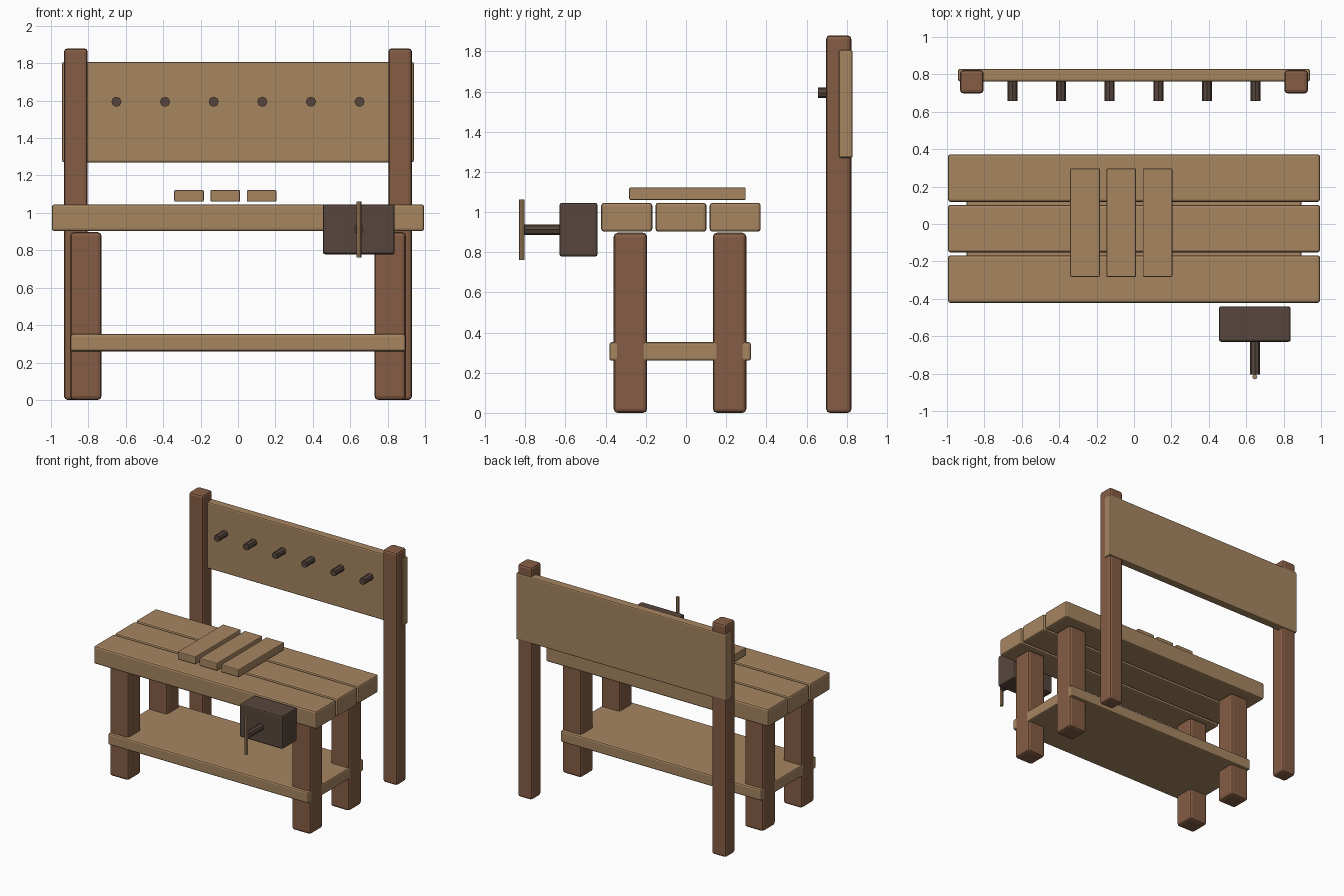
import bpy
import bmesh
from mathutils import Matrix, Vector

cube = bpy.data.objects.get("Cube")
if cube:
    bpy.data.objects.remove(cube, do_unlink=True)


def make_material(name, rgb):
    mat = bpy.data.materials.new(name)
    mat.use_nodes = True
    mat.diffuse_color = (*rgb, 1)
    mat.node_tree.nodes["Principled BSDF"].inputs["Base Color"].default_value = (*rgb, 1)
    return mat


light_wood = make_material("light_wood", (0.38, 0.235, 0.118))
brown_wood = make_material("brown_wood", (0.235, 0.11, 0.058))
dark_iron = make_material("dark_iron", (0.095, 0.062, 0.046))


def finish(name, bm, mat):
    mesh = bpy.data.meshes.new(name)
    bm.to_mesh(mesh)
    bm.free()
    mesh.materials.append(mat)
    obj = bpy.data.objects.new(name, mesh)
    bpy.context.collection.objects.link(obj)
    return obj


def block(name, xs, ys, zs, mat, bevel):
    """Box between the given limits, with softened edges."""
    bm = bmesh.new()
    bmesh.ops.create_cube(bm, size=1)
    for v in bm.verts:
        v.co = Vector([(a + b) / 2 + c * (b - a) for c, (a, b) in zip(v.co, (xs, ys, zs))])
    obj = finish(name, bm, mat)
    mod = obj.modifiers.new("soft_edges", 'BEVEL')
    mod.width = bevel
    mod.segments = 2
    return obj


def rod(name, start, end, radius, mat, sides=8):
    """Straight faceted rod between two points."""
    start, end = Vector(start), Vector(end)
    axis = end - start
    turn = axis.to_track_quat('Z', 'Y').to_matrix().to_4x4()
    bm = bmesh.new()
    bmesh.ops.create_cone(bm, cap_ends=True, segments=sides, radius1=radius,
                          radius2=radius, depth=axis.length,
                          matrix=Matrix.Translation((start + end) / 2) @ turn)
    return finish(name, bm, mat)


# Bench top planks
for i, y in enumerate((-0.295, -0.025, 0.245)):
    block(f"top_plank_{i + 1}", (-0.995, 0.995), (y - 0.127, y + 0.127),
          (0.902, 1.046), light_wood, 0.014)

# Legs and back posts
for side, s in (("left", 1), ("right", -1)):
    for end, y in (("front", -0.277), ("back", 0.217)):
        block(f"{end}_{side}_leg", sorted((s * 0.73, s * 0.897)), (y - 0.083, y + 0.083),
              (0, 0.897), brown_wood, 0.02)
    block(f"{side}_back_post", sorted((s * 0.804, s * 0.93)), (0.698, 0.823),
          (0, 1.88), brown_wood, 0.018)

# Lower shelf
block("lower_shelf", (-0.896, 0.896), (-0.382, 0.324), (0.26, 0.352), light_wood, 0.012)

# Tool board with pegs
block("tool_board", (-0.94, 0.94), (0.762, 0.83), (1.27, 1.807), light_wood, 0.01)
for i in range(6):
    x = -0.65 + i * 0.26
    rod(f"tool_peg_{i + 1}", (x, 0.657, 1.594), (x, 0.78, 1.594), 0.027, dark_iron)

# Loose boards lying on the bench
for i in range(3):
    x = -0.262 + i * 0.194
    block(f"loose_board_{i + 1}", (x - 0.079, x + 0.079), (-0.283, 0.297),
          (1.06, 1.122), light_wood, 0.006)

# Vise
block("vise_jaw", (0.454, 0.838), (-0.63, -0.44), (0.778, 1.046), dark_iron, 0.012)
rod("vise_screw", (0.646, -0.805, 0.912), (0.646, -0.6, 0.912), 0.027, dark_iron)
rod("vise_handle", (0.646, -0.817, 0.762), (0.646, -0.817, 1.062), 0.0135, light_wood)
